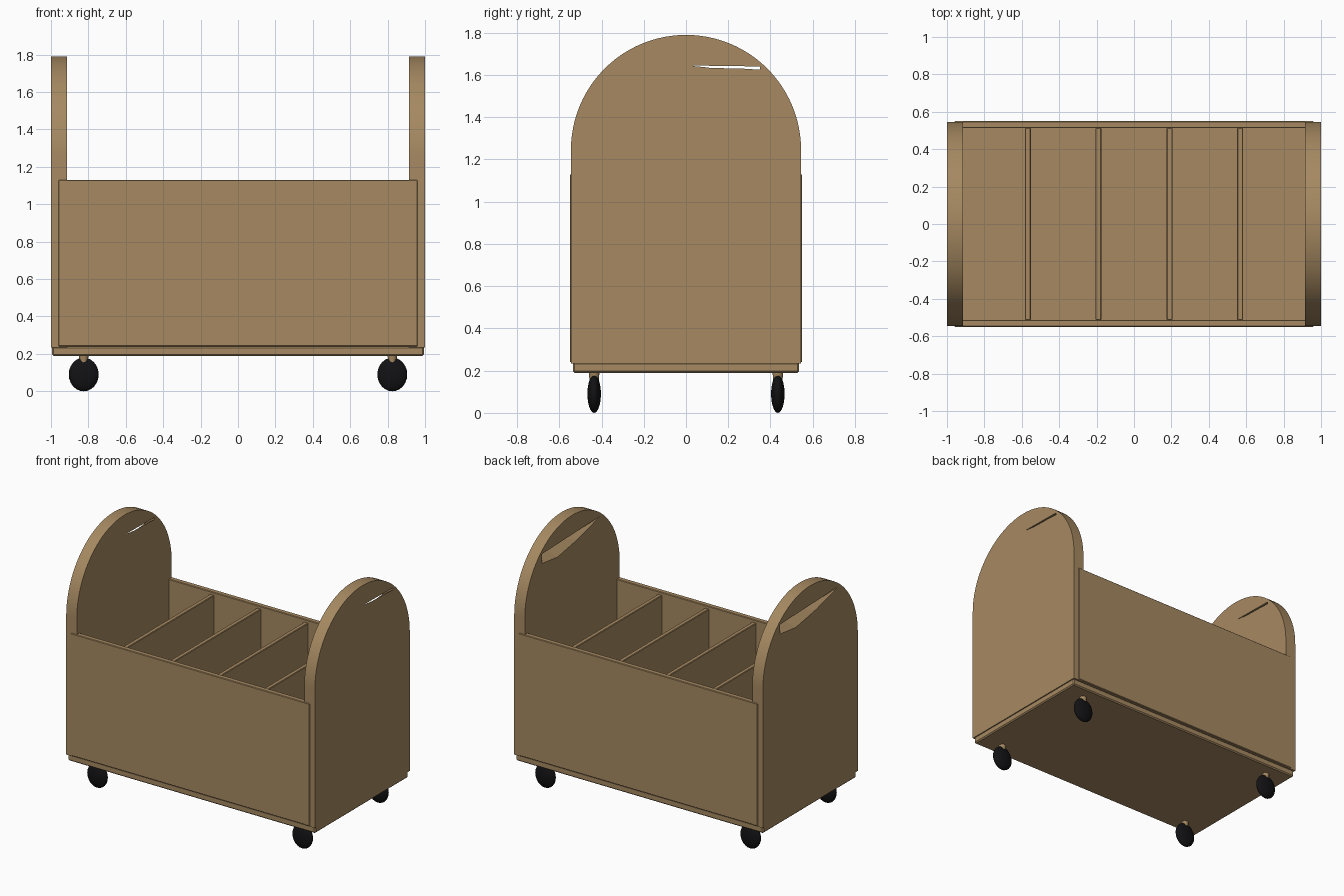
import bpy, bmesh, math
from mathutils import Matrix, Vector

if "Cube" in bpy.data.objects:
    bpy.data.objects.remove(bpy.data.objects["Cube"], do_unlink=True)


def material(name, rgb):
    m = bpy.data.materials.new(name)
    m.use_nodes = True
    m.diffuse_color = (*rgb, 1)
    m.node_tree.nodes["Principled BSDF"].inputs["Base Color"].default_value = (*rgb, 1)
    return m


wood = material("wood", (0.38, 0.25, 0.12))
rubber = material("black rubber", (0.006, 0.006, 0.007))


def finish(name, bm, mat):
    bmesh.ops.recalc_face_normals(bm, faces=bm.faces)
    mesh = bpy.data.meshes.new(name)
    bm.to_mesh(mesh)
    bm.free()
    mesh.materials.append(mat)
    ob = bpy.data.objects.new(name, mesh)
    bpy.context.collection.objects.link(ob)
    return ob


def smooth(ob):
    bpy.ops.object.select_all(action="DESELECT")
    ob.select_set(True)
    bpy.context.view_layer.objects.active = ob
    bpy.ops.object.shade_smooth_by_angle(angle=math.radians(35))


def box(name, low, high, bevel=0.004):
    low, high = Vector(low), Vector(high)
    bm = bmesh.new()
    bmesh.ops.create_cube(bm, size=1, matrix=Matrix.Translation((low + high) / 2)
                          @ Matrix.Diagonal((*(high - low), 1)))
    bmesh.ops.bevel(bm, geom=bm.edges[:], offset=bevel, segments=1, affect="EDGES")
    return finish(name, bm, wood)


def loft(name, ring_a, ring_b):
    # Solid between two rings of points
    bm = bmesh.new()
    a = [bm.verts.new(p) for p in ring_a]
    b = [bm.verts.new(p) for p in ring_b]
    bm.faces.new(a)
    bm.faces.new(b)
    for i in range(len(a)):
        j = (i + 1) % len(a)
        bm.faces.new((a[i], a[j], b[j], b[i]))
    return finish(name, bm, wood)


# Arched end panels, each with a tapering hand slot
R, SPRING, BOTTOM, THICK = 0.545, 1.245, 0.235, 0.085
ARC = 48
arch = [(-R, BOTTOM), (R, BOTTOM)]
arch += [(R * math.cos(math.pi * i / ARC), SPRING + R * math.sin(math.pi * i / ARC))
         for i in range(ARC + 1)]
slot_wide = [(0.35, 1.64), (0.35, 1.57), (0.17, 1.55), (-0.06, 1.59), (-0.32, 1.66)]
slot_thin = [(0.35, 1.64), (0.35, 1.625), (0.25, 1.63), (0.1, 1.636), (0.03, 1.645)]


def slot_ring(x0, t):
    return [(x0 + THICK * t, *Vector(w).lerp(Vector(n), t))
            for w, n in zip(slot_wide, slot_thin)]


for side, x0 in (("left", 1 - THICK), ("right", -1)):
    panel = loft(side + "_end_panel", [(x0, *p) for p in arch],
                 [(x0 + THICK, *p) for p in arch])
    cutter = loft("slot_cutter", slot_ring(x0, -0.05), slot_ring(x0, 1.05))
    cutter.hide_render = True
    mod = panel.modifiers.new("hand_slot", "BOOLEAN")
    mod.operation = "DIFFERENCE"
    mod.solver = "EXACT"
    mod.object = cutter
    smooth(panel)
    bpy.context.view_layer.objects.active = panel
    bpy.ops.object.modifier_apply(modifier=mod.name)
    bpy.data.objects.remove(cutter, do_unlink=True)
    smooth(panel)

# Base slab and long side boards
box("base", (-0.995, -0.535, 0.19), (0.995, 0.535, 0.24), 0.008)
box("front_board", (-0.96, -0.55, 0.24), (0.96, -0.512, 1.13))
box("back_board", (-0.96, 0.512, 0.24), (0.96, 0.55, 1.13))

# Dividers across the box
for i, x in enumerate((-0.567, -0.19, 0.19, 0.567)):
    box(f"divider_{i + 1}", (x - 0.016, -0.514, 0.235), (x + 0.016, 0.514, 1.11))

# Casters: lens-shaped wheels on short stems
for sx, side in ((1, "left"), (-1, "right")):
    for sy, end in ((-1, "front"), (1, "back")):
        x, y = sx * 0.825, sy * 0.435
        bm = bmesh.new()
        bmesh.ops.create_uvsphere(bm, u_segments=24, v_segments=14, radius=1,
                                  matrix=Matrix.Translation((x, y, 0.09))
                                  @ Matrix.Diagonal((0.08, 0.032, 0.09, 1))
                                  @ Matrix.Rotation(math.pi / 2, 4, "X"))
        smooth(finish(f"{end}_{side}_wheel", bm, rubber))
        bm = bmesh.new()
        bmesh.ops.create_cone(bm, cap_ends=True, segments=16, radius1=0.021, radius2=0.026,
                              depth=0.05, matrix=Matrix.Translation((x, y, 0.172)))
        smooth(finish(f"{end}_{side}_stem", bm, wood))
